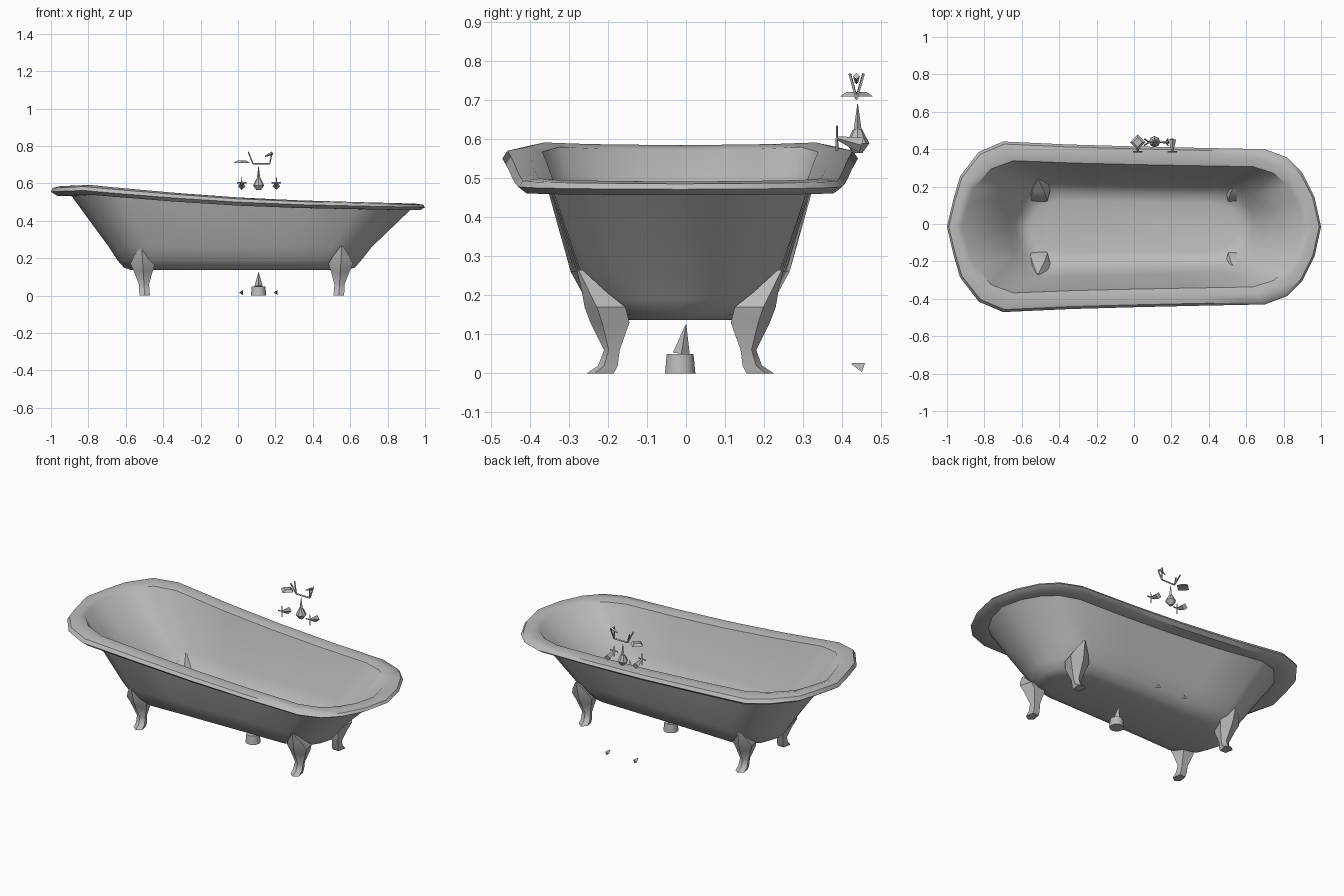
import bpy, bmesh, math
from mathutils import Vector

cube = bpy.data.objects.get("Cube")
if cube:
    bpy.data.objects.remove(cube)

grey = bpy.data.materials.new("plain grey")
grey.use_nodes = True
grey.diffuse_color = (0.5, 0.5, 0.5, 1)
grey.node_tree.nodes["Principled BSDF"].inputs["Base Color"].default_value = (0.5, 0.5, 0.5, 1)

MID_Y = -0.015


def finish(name, bm, angle=None):
    bmesh.ops.recalc_face_normals(bm, faces=bm.faces)
    mesh = bpy.data.meshes.new(name)
    bm.to_mesh(mesh)
    bm.free()
    obj = bpy.data.objects.new(name, mesh)
    mesh.materials.append(grey)
    bpy.context.collection.objects.link(obj)
    if angle:
        bpy.ops.object.select_all(action="DESELECT")
        obj.select_set(True)
        bpy.context.view_layer.objects.active = obj
        bpy.ops.object.shade_smooth_by_angle(angle=math.radians(angle))
    return obj


def loft(name, rings, angle=None):
    """Skin a stack of equal-length rings and close both ends."""
    bm = bmesh.new()
    rows = [[bm.verts.new(p) for p in ring] for ring in rings]
    n = len(rows[0])
    for a, b in zip(rows, rows[1:]):
        for i in range(n):
            j = (i + 1) % n
            bm.faces.new((a[i], a[j], b[j], b[i]))
    bm.faces.new(rows[0])
    bm.faces.new(rows[-1])
    return finish(name, bm, angle)


def spindle(name, start, end, r1, r2, sides=5, angle=None):
    """Tapered rod between two points."""
    start, end = Vector(start), Vector(end)
    turn = (end - start).to_track_quat("Z", "Y")
    rings = []
    for centre, r in ((start, r1), (end, r2)):
        rings.append([centre + turn @ Vector((r * math.cos(2 * math.pi * i / sides),
                                              r * math.sin(2 * math.pi * i / sides), 0))
                      for i in range(sides)])
    return loft(name, rings, angle)


# Plan of the rim: one half, mirrored across the long axis
half = [(-1, 0), (-.965, .15), (-.93, .27), (-.83, .40), (-.7, .456), (-.35, .44),
        (0, .43), (.35, .422), (.7, .415), (.82, .37), (.9, .29), (.965, .16), (1, 0)]
outline = half + [(x, -y) for x, y in half[-2:0:-1]]

# Height of the rim crest along the length
crest = [(-1, .585), (-.83, .592), (-.5, .56), (0, .525), (.4, .507), (1, .492)]


def crest_z(x):
    for (xa, za), (xb, zb) in zip(crest, crest[1:]):
        if x <= xb:
            return za + (zb - za) * (x - xa) / (xb - xa)
    return crest[-1][1]


def rim_ring(left, right, width, drop):
    return [(x * (left if x < 0 else right), y * width + MID_Y,
             crest_z(x) - drop * (1.25 - .25 * x)) for x, y in outline]


def wall_ring(left, right, width, z):
    return [(x * (left if x < 0 else right), y * width + MID_Y, z) for x, y in outline]


# Tub: outer shell upward, over the rolled rim, then down the inside
outside = [(.57, .58, .33, .137), (.61, .625, .44, .15), (.645, .66, .53, .19), (.69, .715, .615, .26)]
rings = [wall_ring(*w) for w in outside]
rings += [rim_ring(*r) for r in ((.89, .92, .78, .035), (.965, .975, .95, .035),
                                 (1, 1, 1, .02), (.99, .99, .97, .006),
                                 (.955, .95, .87, 0), (.92, .91, .775, .008))]
rings += [wall_ring(a - .008, b - .008, w - .02, z + .008) for a, b, w, z in reversed(outside)]
loft("tub", rings, 40)

# Legs: height, outer reach, inner reach, half width
leg = [(0, .24, .17, .028), (.02, .21, .16, .028), (.06, .195, .155, .027),
       (.13, .23, .13, .05), (.17, .245, .14, .066), (.21, .252, .19, .045), (.265, .265, .25, .006)]
for side, sy in (("front", -1), ("back", 1)):
    for end, cx, lean in (("right", -.505, -.06), ("left", .545, .06)):
        rings = []
        for z, out, inn, w in leg:
            c = cx + lean * (z - .1)
            plan = ((0, out), (w, out * .7 + inn * .3), (w * .7, inn),
                    (-w * .7, inn), (-w, out * .7 + inn * .3))
            rings.append([(c + px, MID_Y + sy * py, z) for px, py in plan])
        loft(f"{side}_{end}_leg", rings, 40)

# Drain under the tub
spindle("drain_cup", (.11, MID_Y, 0), (.11, MID_Y, .05), .041, .036, 10, 40)
spindle("drain_spike", (.11, -.012, .05), (.11, 0, .125), .022, .001, 4)

# Tap body and its spike
spindle("tap_base", (.11, .44, .565), (.11, .44, .59), .012, .03, 8, 40)
spindle("tap_bulb", (.11, .44, .59), (.11, .44, .625), .03, .012, 8, 40)
spindle("tap_spike", (.11, .44, .625), (.11, .44, .69), .01, .001, 4)

# Valves beside the tap, with a cross handle and a floor fitting each
for name, x in (("right", .02), ("left", .205)):
    spindle(f"{name}_valve", (x, .45, .585), (x, .388, .603), .02, .005, 4)
    spindle(f"{name}_handle_upright", (x, .387, .57), (x, .387, .635), .004, .002, 4)
    spindle(f"{name}_handle_bar", (x - .025, .387, .603), (x + .025, .387, .603), .004, .004, 4)
    spindle(f"{name}_floor_fitting", (x, .425, .025), (x, .455, .015), .002, .014, 3)

# Cradle and shower plate above the tap
spindle("cradle_bar", (.08, .437, .705), (.17, .437, .705), .005, .005, 4)
for y in (.42, .455):
    spindle("cradle_right_prong", (.08, .437, .705), (.055, y, .768), .004, .004, 4)
    spindle("cradle_left_prong", (.17, .437, .705), (.182, y, .768), .004, .004, 4)
spindle("cradle_hook", (.145, .437, .745), (.185, .437, .762), .004, .009, 4)
spindle("shower_plate", (.02, .437, .71), (.02, .437, .722), .042, .025, 4)
